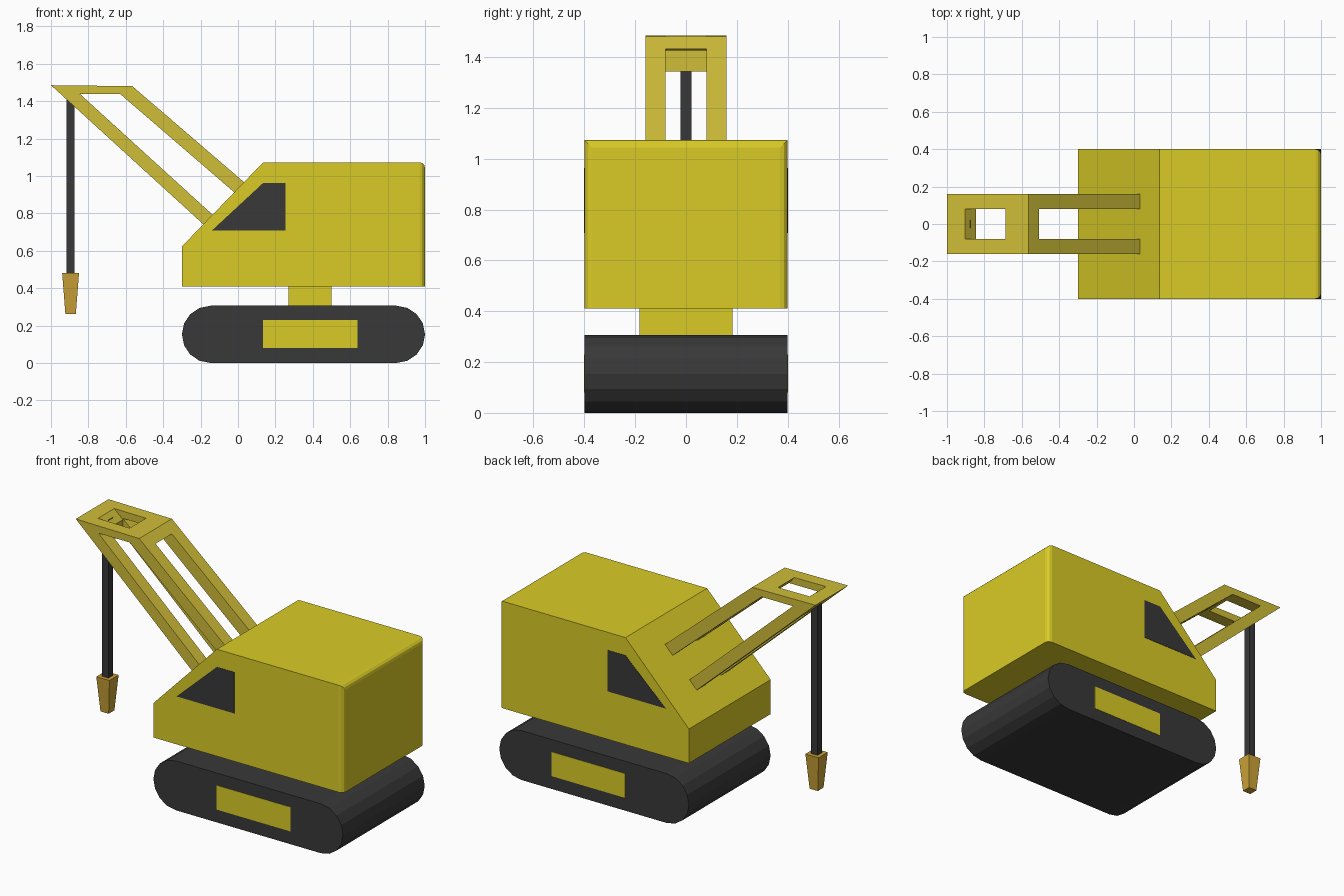
import bpy, bmesh, math

if "Cube" in bpy.data.objects:
    bpy.data.objects.remove(bpy.data.objects["Cube"])


def material(name, rgb):
    m = bpy.data.materials.new(name)
    m.diffuse_color = (*rgb, 1)
    m.use_nodes = True
    m.node_tree.nodes["Principled BSDF"].inputs["Base Color"].default_value = m.diffuse_color
    return m


YELLOW = material("body_yellow", (0.70, 0.60, 0.02))
OCHRE = material("boom_yellow", (0.63, 0.51, 0.04))
DARK = material("dark_grey", (0.04, 0.04, 0.04))
ORANGE = material("hook_orange", (0.60, 0.36, 0.04))


def finish(bm, name, mat):
    bmesh.ops.recalc_face_normals(bm, faces=bm.faces)
    me = bpy.data.meshes.new(name)
    bm.to_mesh(me)
    bm.free()
    ob = bpy.data.objects.new(name, me)
    bpy.context.collection.objects.link(ob)
    if mat:
        me.materials.append(mat)
    return ob


def extruded(profile, y0, y1):
    """Side profile in x/z, extruded along y."""
    bm = bmesh.new()
    face = bm.faces.new([bm.verts.new((x, y0, z)) for x, z in profile])
    out = bmesh.ops.extrude_face_region(bm, geom=[face])
    for v in out["geom"]:
        if isinstance(v, bmesh.types.BMVert):
            v.co.y = y1
    return bm


def taper(name, x, z0, z1, r0, r1, mat):
    """Square post with its own half-width at each end."""
    bm = bmesh.new()
    bmesh.ops.create_cube(bm, size=2)
    for v in bm.verts:
        top = v.co.z > 0
        r = r1 if top else r0
        v.co = (x + v.co.x * r, v.co.y * r, z1 if top else z0)
    return finish(bm, name, mat)


def rect(x0, x1, z0, z1):
    return [(x0, z0), (x1, z0), (x1, z1), (x0, z1)]


# Crawler track: eight-segment round ends
R = 0.153
track = []
for cx, start in ((1 - R, -90), (-0.3 + R, 90)):
    for i in range(9):
        a = math.radians(start + i * 22.5)
        track.append((cx + R * math.cos(a), R + R * math.sin(a)))
finish(extruded(track, -0.4, 0.4), "crawler_track", DARK)

# Turntable neck
finish(extruded(rect(0.27, 0.50, 0.30, 0.42), -0.183, 0.183), "turntable", YELLOW)

# Cab body with rounded rear side and top edges
cab = extruded([(-0.3, 0.41), (1, 0.41), (1, 1.073), (0.135, 1.073), (-0.3, 0.623)], -0.4, 0.4)
rear = [e for e in cab.edges
        if all(v.co.x > 0.99 for v in e.verts) and any(v.co.z > 0.5 for v in e.verts)]
bmesh.ops.bevel(cab, geom=rear, offset=0.03, segments=3, profile=0.5, affect="EDGES")
finish(cab, "cab_body", YELLOW)

# Windows and track panels on both sides
window = [(-0.14, 0.708), (0.255, 0.708), (0.255, 0.963), (0.135, 0.963)]
for side, s in (("front", -1), ("back", 1)):
    finish(extruded(window, s * 0.39, s * 0.402), side + "_window", DARK)
    finish(extruded(rect(0.135, 0.64, 0.08, 0.23), s * 0.39, s * 0.402),
           side + "_track_panel", YELLOW)

# Boom: folded side profile, with its middle cut away to leave four arms
boom = finish(extruded([(-1, 1.485), (-0.15, 0.709), (-0.10, 0.760), (-0.845, 1.438),
                        (-0.63, 1.438), (0.02, 0.878), (0.075, 0.930), (-0.565, 1.48)],
                       -0.16, 0.16), "boom", OCHRE)
cutter = finish(extruded([(-0.905, 1.6), (-0.905, 1.485), (-0.845, 1.43), (-0.845, 0.5),
                          (0.3, 0.5), (0.3, 1.432), (-0.51, 1.432), (-0.64, 1.425),
                          (-0.69, 1.485), (-0.69, 1.6)], -0.08, 0.08), "boom_cutter", None)
cutter.hide_render = True
mod = boom.modifiers.new("openings", "BOOLEAN")
mod.operation = "DIFFERENCE"
mod.solver = "EXACT"
mod.object = cutter
bpy.context.view_layer.objects.active = boom
bpy.ops.object.modifier_apply(modifier=mod.name)
bpy.data.objects.remove(cutter)

# Hanging cable and tapered hook block
taper("cable", -0.895, 0.47, 1.458, 0.022, 0.022, DARK)
taper("hook_block", -0.895, 0.263, 0.48, 0.028, 0.045, ORANGE)
